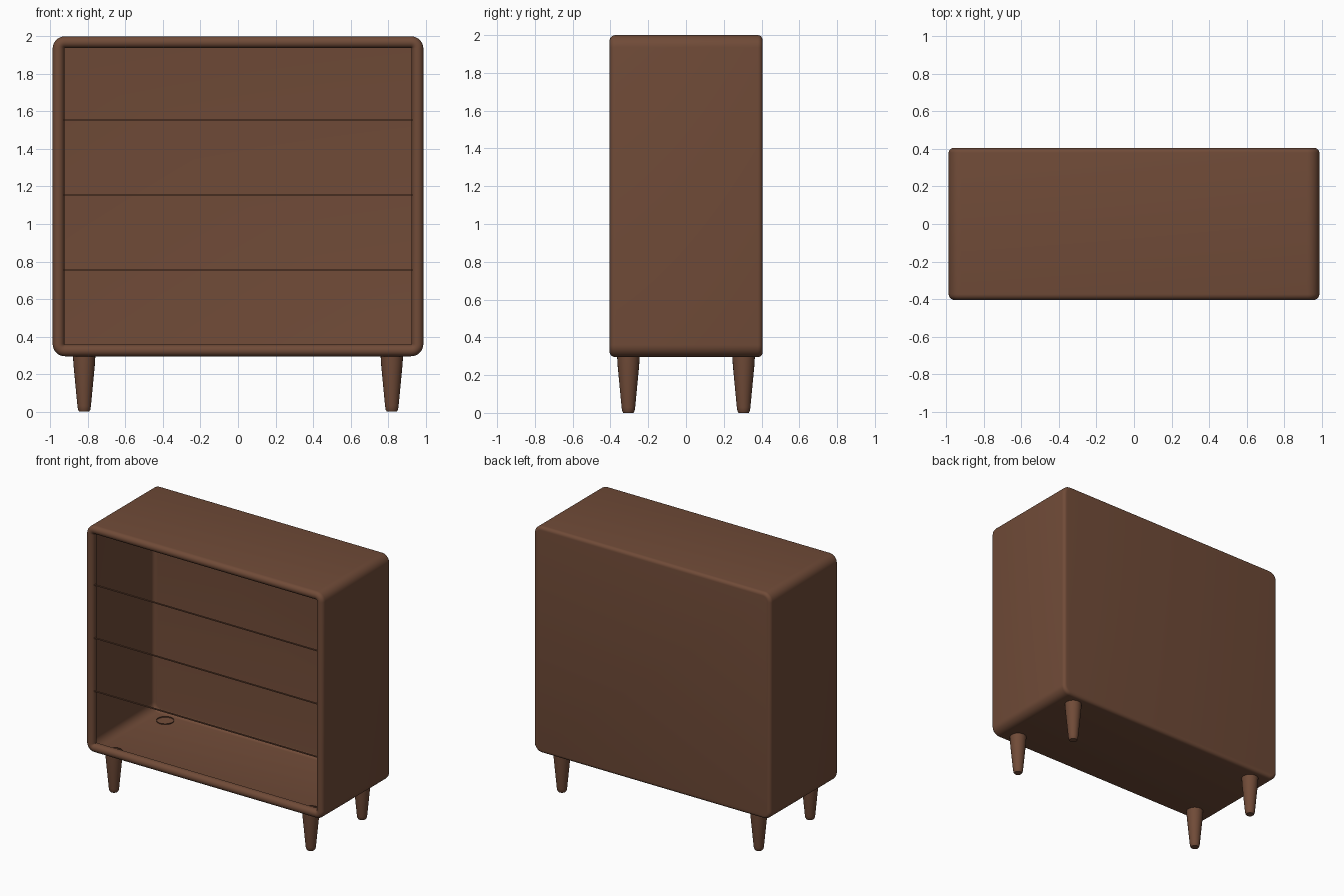
import bpy, bmesh, math

if "Cube" in bpy.data.objects:
    bpy.data.objects.remove(bpy.data.objects["Cube"], do_unlink=True)

wood = bpy.data.materials.new("walnut brown")
wood.use_nodes = True
COLOR = (0.162, 0.07, 0.039, 1)
wood.diffuse_color = COLOR
wood.node_tree.nodes["Principled BSDF"].inputs["Base Color"].default_value = COLOR

HALF_W, BOTTOM, TOP, CORNER = 0.988, 0.295, 2.0, 0.065


def make_object(name, bm):
    bmesh.ops.recalc_face_normals(bm, faces=bm.faces)
    mesh = bpy.data.meshes.new(name)
    bm.to_mesh(mesh)
    bm.free()
    mesh.materials.append(wood)
    obj = bpy.data.objects.new(name, mesh)
    bpy.context.collection.objects.link(obj)
    bpy.ops.object.select_all(action="DESELECT")
    obj.select_set(True)
    bpy.context.view_layer.objects.active = obj
    bpy.ops.object.shade_smooth_by_angle(angle=math.radians(40))
    return obj


def loft(bm, rings):
    """Join equal closed rings of points with quads; return the vertex rings."""
    loops = [[bm.verts.new(p) for p in ring] for ring in rings]
    for a, b in zip(loops, loops[1:]):
        for i in range(len(a)):
            j = (i + 1) % len(a)
            bm.faces.new((a[i], a[j], b[j], b[i]))
    return loops


def rounded_ring(y, inset, steps=8):
    """Upright rounded rectangle, shrunk by inset."""
    r = max(CORNER - inset, 0.002)
    cx = HALF_W - inset - r
    low, high = BOTTOM + inset + r, TOP - inset - r
    centres = ((cx, high), (-cx, high), (-cx, low), (cx, low))
    ring = []
    for quarter, (x, z) in enumerate(centres):
        for s in range(steps + 1):
            a = math.pi / 2 * (quarter + s / steps)
            ring.append((x + r * math.cos(a), y, z + r * math.sin(a)))
    return ring


# Hollow cabinet shell with a half-round front lip and softened back edge
bm = bmesh.new()
lip, back = 0.031, 0.025
profile = [(-0.36, 2 * lip)]
for s in range(11):
    a = math.pi * s / 10
    profile.append((-0.374 - lip * math.sin(a), lip + lip * math.cos(a)))
for s in range(6):
    a = math.pi / 2 * s / 5
    profile.append((0.405 - back + back * math.sin(a), back - back * math.cos(a)))
loops = loft(bm, [rounded_ring(y, inset) for y, inset in profile])
bm.faces.new(loops[-1])
make_object("cabinet_shell", bm)

# Thin strips marking the joints between the open drawer bays
for n, z in enumerate((0.755, 1.155, 1.555), 1):
    bm = bmesh.new()
    bmesh.ops.create_cube(bm, size=1)
    bmesh.ops.scale(bm, vec=(1.86, 0.012, 0.006), verts=bm.verts)
    bmesh.ops.translate(bm, vec=(0, -0.382, z), verts=bm.verts)
    make_object(f"drawer_joint_{n}", bm)

# Tapered legs, open at the top where they pass through the floor
LEG = ((0.302, 0.06), (0.25, 0.057), (0.03, 0.036), (0.01, 0.033), (0, 0.027))
SIDES = 24
for side, x in (("left", 0.82), ("right", -0.82)):
    for end, y in (("front", -0.305), ("back", 0.305)):
        bm = bmesh.new()
        rings = [[(x + r * math.cos(math.tau * i / SIDES),
                   y + r * math.sin(math.tau * i / SIDES), z)
                  for i in range(SIDES)] for z, r in LEG]
        loops = loft(bm, rings)
        bm.faces.new(loops[-1])
        make_object(f"{end}_{side}_leg", bm)
